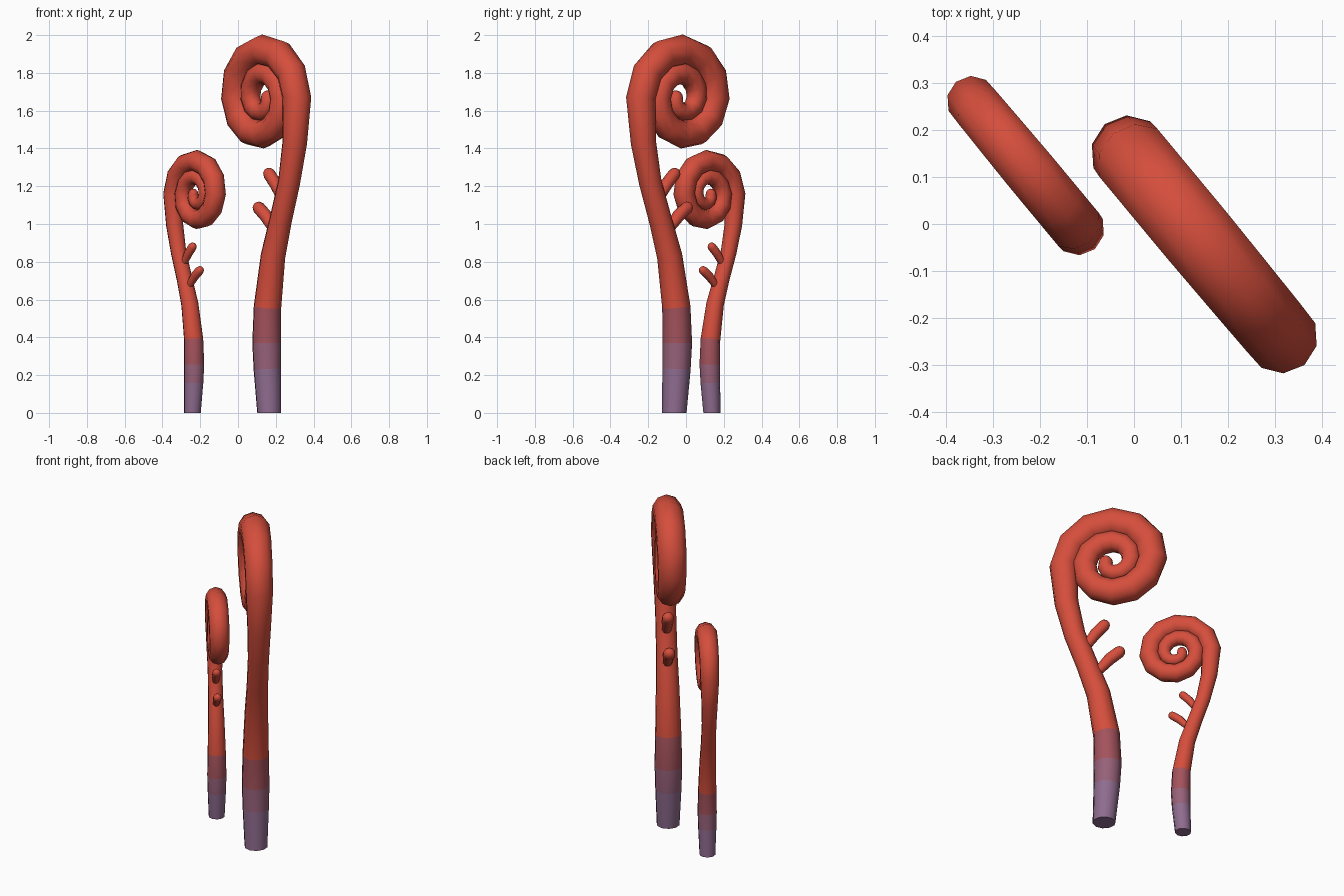
import bpy, bmesh, math
from mathutils import Vector

if "Cube" in bpy.data.objects:
    bpy.data.objects.remove(bpy.data.objects["Cube"])

SIDES = 10


def material(name, rgb):
    m = bpy.data.materials.new(name)
    lin = [((c / 255 + 0.055) / 1.055) ** 2.4 for c in rgb]
    m.diffuse_color = (*lin, 1)
    m.use_nodes = True
    m.node_tree.nodes["Principled BSDF"].inputs["Base Color"].default_value = m.diffuse_color
    return m


MATS = [material("dusky purple", (143, 108, 143)),
        material("mauve", (151, 97, 121)),
        material("dull rose", (163, 82, 92)),
        material("coral red", (213, 78, 60))]


def tube(name, path, base, heading, scale, banded):
    """Sweep a ring along (u, z, radius) points lying in one vertical plane."""
    d = Vector((math.cos(heading), math.sin(heading), 0))
    n = Vector((-d.y, d.x, 0))
    up = Vector((0, 0, 1))
    bm = bmesh.new()
    rings = []
    for i, (u, z, r) in enumerate(path):
        a, b = path[max(i - 1, 0)], path[min(i + 1, len(path) - 1)]
        t = (d * (b[0] - a[0]) + up * (b[1] - a[1])).normalized()
        if i == 0 and banded:
            t = up
        side = t.cross(n)
        c = d * u + up * z
        rings.append([bm.verts.new(base + scale * (c + r * (
            math.cos(2 * math.pi * k / SIDES) * side +
            math.sin(2 * math.pi * k / SIDES) * n))) for k in range(SIDES)])
    for i, (lo, hi) in enumerate(zip(rings, rings[1:])):
        for k in range(SIDES):
            f = bm.faces.new((lo[k], lo[k - 1], hi[k - 1], hi[k]))
            # lower three bands change colour towards the root
            f.material_index = min(i, 3) if banded else 3
    bm.faces.new(rings[0]).material_index = 0 if banded else 3
    bm.faces.new(rings[-1]).material_index = 3
    bmesh.ops.recalc_face_normals(bm, faces=bm.faces)
    me = bpy.data.meshes.new(name)
    bm.to_mesh(me)
    bm.free()
    for m in MATS:
        me.materials.append(m)
    ob = bpy.data.objects.new(name, me)
    bpy.context.collection.objects.link(ob)
    bpy.context.view_layer.objects.active = ob
    ob.select_set(True)
    bpy.ops.object.shade_smooth_by_angle(angle=math.radians(60))
    ob.select_set(False)


def round_tip(path):
    """Close a path with shrinking rings for a rounded end."""
    (u0, z0, _), (u1, z1, r) = path[-2:]
    l = math.hypot(u1 - u0, z1 - z0)
    du, dz = (u1 - u0) / l, (z1 - z0) / l
    return path + [(u1 + du * r * s, z1 + dz * r * s, r * q)
                   for s, q in ((0.55, 0.83), (0.88, 0.48), (1.0, 0.1))]


# stem, then two turns of inward spiral
stem = [(0, 0, .065), (-.015, .23, .075), (-.02, .37, .079), (-.014, .56, .075),
        (.032, .83, .067), (.095, 1.02, .061), (.165, 1.22, .06), (.212, 1.43, .067)]
coil = []
for i in range(25):
    a = math.radians(30 * i)
    R = .2825 - .01 * i
    r = min(.078 + .002 * i, .084) - max(0, i - 5) * .0023
    coil.append((-.052 + R * math.cos(a), 1.667 + R * math.sin(a), r))
frond = round_tip(stem + coil)

# small buds on the inner side of the stem
lower_bud = round_tip([(.07, .94, .022), (.02, .99, .028), (-.03, 1.045, .034),
                       (-.085, 1.085, .034)])
upper_bud = round_tip([(.14, 1.1, .02), (.095, 1.15, .027), (.05, 1.215, .033),
                       (.0, 1.265, .033)])

for label, base, heading, scale in (
        ("tall", Vector((.165, -.062, 0)), -50.3, 1.0),
        ("short", Vector((-.241, .137, 0)), 129.7, .695)):
    h = math.radians(heading)
    tube(label + "_frond", frond, base, h, scale, True)
    tube(label + "_lower_bud", lower_bud, base, h, scale, False)
    tube(label + "_upper_bud", upper_bud, base, h, scale, False)
